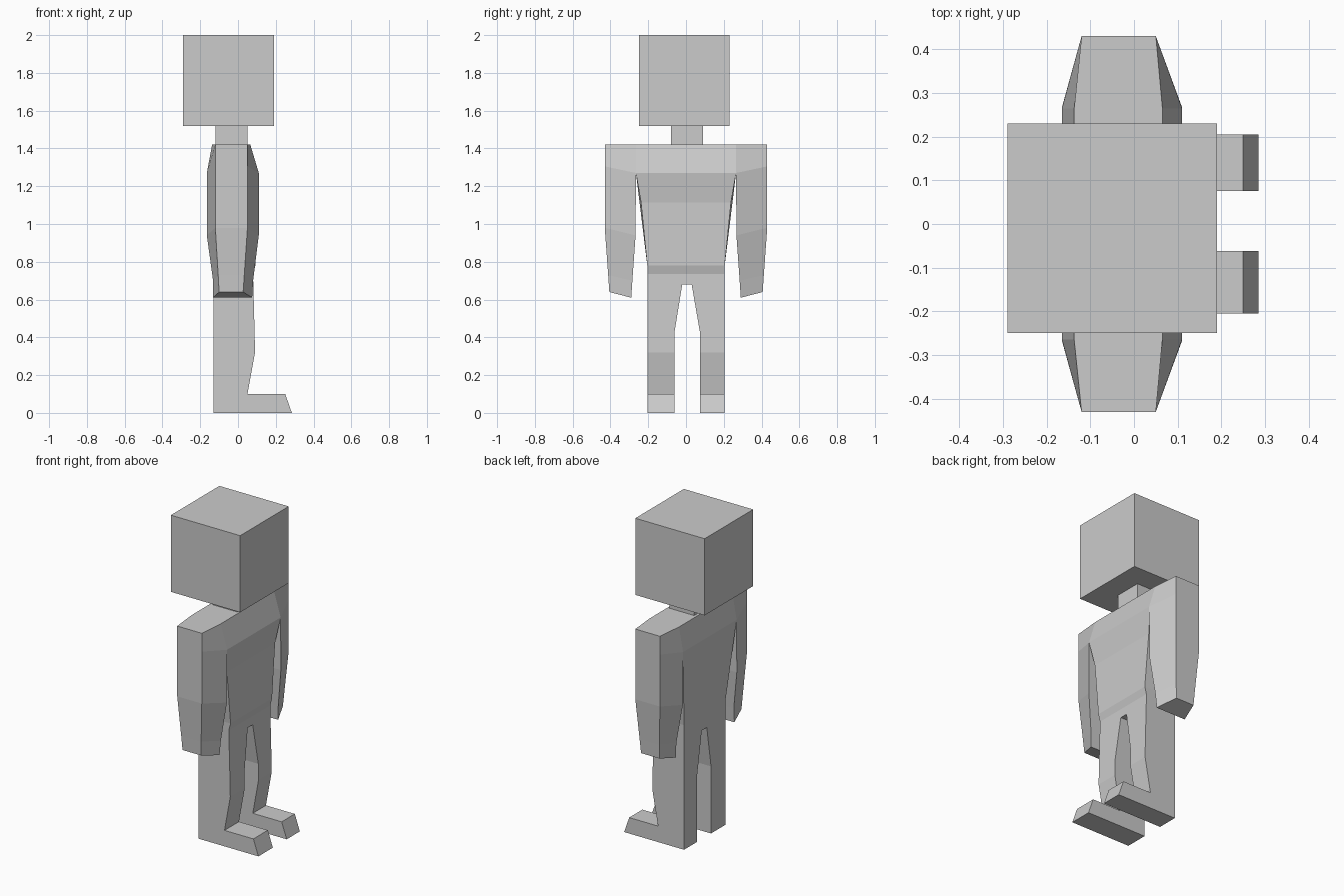
import bpy, bmesh

if "Cube" in bpy.data.objects:
    bpy.data.objects.remove(bpy.data.objects["Cube"])

grey = bpy.data.materials.new("plain grey")
grey.diffuse_color = (0.6, 0.6, 0.6, 1)
grey.use_nodes = True
grey.node_tree.nodes["Principled BSDF"].inputs["Base Color"].default_value = grey.diffuse_color


def finish(bm, name):
    bmesh.ops.remove_doubles(bm, verts=bm.verts, dist=0.0005)
    bmesh.ops.dissolve_degenerate(bm, dist=0.0005, edges=bm.edges)
    bmesh.ops.recalc_face_normals(bm, faces=bm.faces)
    mesh = bpy.data.meshes.new(name)
    bm.to_mesh(mesh)
    bm.free()
    mesh.materials.append(grey)
    bpy.context.collection.objects.link(bpy.data.objects.new(name, mesh))


def loft(bm, rings, skip=(), cap_start=False, cap_end=False):
    """Bridge successive rings of points; skip leaves out sides by index."""
    rows = [[bm.verts.new(p) for p in ring] for ring in rings]
    n = len(rows[0])
    for a, b in zip(rows, rows[1:]):
        for i in range(n):
            if i not in skip:
                j = (i + 1) % n
                bm.faces.new((a[i], a[j], b[j], b[i]))
    if cap_start:
        bm.faces.new(rows[0])
    if cap_end:
        bm.faces.new(rows[-1])


def rect(x0, x1, y0, y1, z):
    return [(x0, y0, z), (x1, y0, z), (x1, y1, z), (x0, y1, z)]


def box(name, x0, x1, y0, y1, z0, z1):
    bm = bmesh.new()
    loft(bm, [rect(x0, x1, y0, y1, z0), rect(x0, x1, y0, y1, z1)],
         cap_start=True, cap_end=True)
    finish(bm, name)


box("head", -0.29, 0.19, -0.25, 0.23, 1.52, 2.0)
box("neck", -0.12, 0.05, -0.08, 0.09, 1.415, 1.525)

body = bmesh.new()
CROTCH = (-0.02, 0.03)

# shoulders, running across the body and open underneath
stations = []
for y in (-0.43, -0.265, *CROTCH, 0.265, 0.43):
    if abs(y) > 0.4:
        b0, b1, t0, t1, zb = -0.12, 0.05, -0.12, 0.05, 1.305
    else:
        b0, b1, t0, t1, zb = -0.165, 0.11, -0.137, 0.065, 1.27
    stations.append([(b0, y, zb), (b1, y, zb), (t1, y, 1.42), (t0, y, 1.42)])
loft(body, stations, skip=(0,), cap_start=True, cap_end=True)

# torso: height, back x, front x, back half width, front half width
torso = []
for z, x0, x1, wb, wf in ((1.27, -0.165, 0.11, 0.265, 0.265),
                          (1.115, -0.154, 0.09, 0.246, 0.238),
                          (0.78, -0.13, 0.092, 0.205, 0.205),
                          (0.735, -0.13, 0.08, 0.205, 0.205),
                          (0.68, -0.13, 0.081, 0.205, 0.205)):
    torso.append([(x1, y, z) for y in (-wf, *CROTCH, wf)] +
                 [(x0, y, z) for y in (wb, *reversed(CROTCH), -wb)])
loft(body, torso)

# crotch underside
body.faces.new([body.verts.new(p) for p in rect(-0.13, 0.081, *CROTCH, 0.68)])

# legs and feet: height, front x, then inner y for each leg
for outer, top, low in ((-0.205, -0.02, -0.062), (0.205, 0.03, 0.075)):
    loft(body, [rect(-0.13, x1, outer, inner, z) for z, x1, inner in
                ((0.68, 0.081, top), (0.42, 0.088, low), (0.32, 0.09, low),
                 (0.10, 0.05, low), (0.10, 0.25, low), (0.0, 0.285, low))],
         cap_end=True)

# arms: inner y, z, back x, front x, then the same for the outer side
for s in (-1, 1):
    rings = []
    for yi, zi, i0, i1, yo, zo, o0, o1 in (
            (0.265, 1.27, -0.165, 0.11, 0.43, 1.305, -0.12, 0.05),
            (0.267, 0.94, -0.165, 0.11, 0.43, 0.98, -0.12, 0.05),
            (0.284, 0.70, -0.132, 0.08, 0.412, 0.73, -0.105, 0.033),
            (0.29, 0.61, -0.132, 0.075, 0.406, 0.64, -0.10, 0.027)):
        rings.append([(i0, s * yi, zi), (i1, s * yi, zi),
                      (o1, s * yo, zo), (o0, s * yo, zo)])
    loft(body, rings, cap_end=True)

finish(body, "body")
